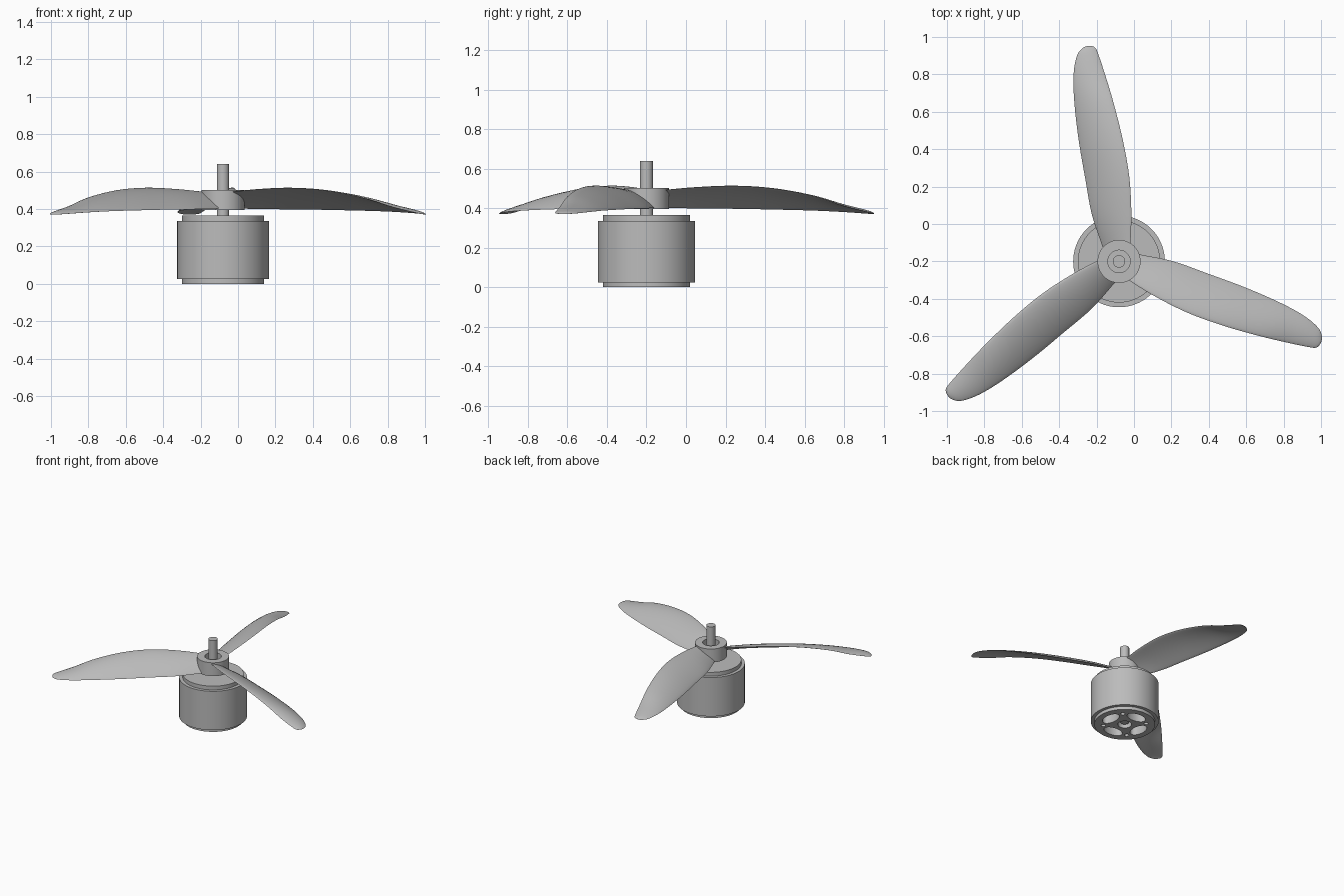
import bpy
import bmesh
from math import cos, sin, pi, radians
from mathutils import Matrix, Vector

if "Cube" in bpy.data.objects:
    bpy.data.objects.remove(bpy.data.objects["Cube"], do_unlink=True)

AXIS = Vector((-0.08, -0.2, 0))     # motor axis on the ground

grey = bpy.data.materials.new("plain grey")
grey.use_nodes = True
grey.diffuse_color = (0.5, 0.5, 0.5, 1)
grey.node_tree.nodes["Principled BSDF"].inputs["Base Color"].default_value = (0.5, 0.5, 0.5, 1)


def make_object(name, bm):
    bmesh.ops.remove_doubles(bm, verts=bm.verts, dist=1e-5)
    bmesh.ops.recalc_face_normals(bm, faces=bm.faces)
    mesh = bpy.data.meshes.new(name)
    bm.to_mesh(mesh)
    bm.free()
    mesh.materials.append(grey)
    obj = bpy.data.objects.new(name, mesh)
    obj.location = AXIS
    bpy.context.collection.objects.link(obj)
    return obj


def activate(obj):
    bpy.ops.object.select_all(action='DESELECT')
    obj.select_set(True)
    bpy.context.view_layer.objects.active = obj


def smooth(obj, angle=35):
    activate(obj)
    bpy.ops.object.shade_smooth_by_angle(angle=radians(angle))


def lathe(name, profile, closed=False, steps=96):
    """Spin a (radius, height) profile round the motor axis."""
    bm = bmesh.new()
    verts = [bm.verts.new((r, 0, z)) for r, z in profile]
    edges = [bm.edges.new(p) for p in zip(verts, verts[1:])]
    if closed:
        edges.append(bm.edges.new((verts[-1], verts[0])))
    bmesh.ops.spin(bm, geom=verts + edges, cent=(0, 0, 0), axis=(0, 0, 1),
                   angle=2 * pi, steps=steps, use_merge=True)
    return make_object(name, bm)


# Motor can with a smaller step at top and bottom
motor = lathe("motor_can", [(0, 0), (0.22, 0), (0.22, 0.025), (0.245, 0.025),
                            (0.245, 0.335), (0.22, 0.335), (0.22, 0.365), (0, 0.365)])

# Cooling slots, screw holes and centre bore under the motor
cut = bmesh.new()


def add_hole(angle, dist, radial, tangential, top):
    m = (Matrix.Rotation(angle, 4, 'Z') @ Matrix.Translation((dist, 0, top - 0.2))
         @ Matrix.Diagonal((radial, tangential, 1, 1)))
    bmesh.ops.create_cone(cut, cap_ends=True, segments=40, radius1=1, radius2=1,
                          depth=0.4, matrix=m)


for i in range(4):
    add_hole(i * pi / 2, 0.13, 0.045, 0.078, 0.2)
    add_hole((i + 0.5) * pi / 2, 0.155, 0.016, 0.016, 0.06)
add_hole(0, 0, 0.05, 0.05, 0.05)
cutter = make_object("hole_cutter", cut)
cutter.hide_render = True
boolean = motor.modifiers.new("holes", 'BOOLEAN')
boolean.operation = 'DIFFERENCE'
boolean.solver = 'EXACT'
boolean.object = cutter
activate(motor)
bpy.ops.object.modifier_apply(modifier=boolean.name)
bpy.data.objects.remove(cutter, do_unlink=True)
smooth(motor)

# Shaft through the motor, and the open hub around it
smooth(lathe("shaft", [(0, 0.02), (0.033, 0.02), (0.033, 0.64), (0, 0.64)], steps=48))
smooth(lathe("propeller_hub", [(0.06, 0.395), (0.115, 0.395), (0.115, 0.502),
                               (0.06, 0.502)], closed=True))

# Blade stations: distance out, low edge x, high edge x, low edge z, high edge z
STATIONS = [Vector(s) for s in (
    (0.07, -0.085, 0.06, 0.402, 0.49),
    (0.25, -0.145, 0.066, 0.399, 0.505),
    (0.45, -0.182, 0.055, 0.397, 0.512),
    (0.65, -0.216, 0.02, 0.393, 0.498),
    (0.85, -0.239, -0.03, 0.388, 0.46),
    (1.0, -0.243, -0.075, 0.381, 0.412),
    (1.1, -0.225, -0.108, 0.374, 0.386),
    (1.14, -0.195, -0.125, 0.371, 0.376),
    (1.152, -0.168, -0.145, 0.37, 0.372))]


def spline(points, steps):
    """Smooth curve through the stations."""
    ext = [points[0] * 2 - points[1]] + points + [points[-1]]
    out = []
    for a, b, c, d in zip(ext, ext[1:], ext[2:], ext[3:]):
        for i in range(steps):
            t = i / steps
            out.append(0.5 * (2 * b + (c - a) * t + (2 * a - 5 * b + 4 * c - d) * t ** 2
                              + (3 * b - a - 3 * c + d) * t ** 3))
    return out + [points[-1]]


def blade(name, turn):
    bm = bmesh.new()
    n = 12
    rings = []
    for y, xl, xr, zl, zr in spline(STATIONS, 5):
        chord = xr - xl
        ring = []
        for k in range(2 * n):
            a = pi * k / n
            t = (1 - cos(a)) / 2
            camber = 0.28 * chord * t * (1 - t)
            thick = 0.045 * chord * sin(a)
            ring.append(bm.verts.new((xl + chord * t, y, zl + (zr - zl) * t + camber + thick)))
        rings.append(ring)
    for r0, r1 in zip(rings, rings[1:]):
        for k in range(2 * n):
            j = (k + 1) % (2 * n)
            bm.faces.new((r0[k], r0[j], r1[j], r1[k]))
    bm.faces.new(rings[0])
    bm.faces.new(rings[-1])
    obj = make_object(name, bm)
    obj.rotation_euler.z = turn
    smooth(obj, 50)


for i, place in enumerate(("back", "right", "left")):
    blade(place + "_blade", i * 2 * pi / 3)
